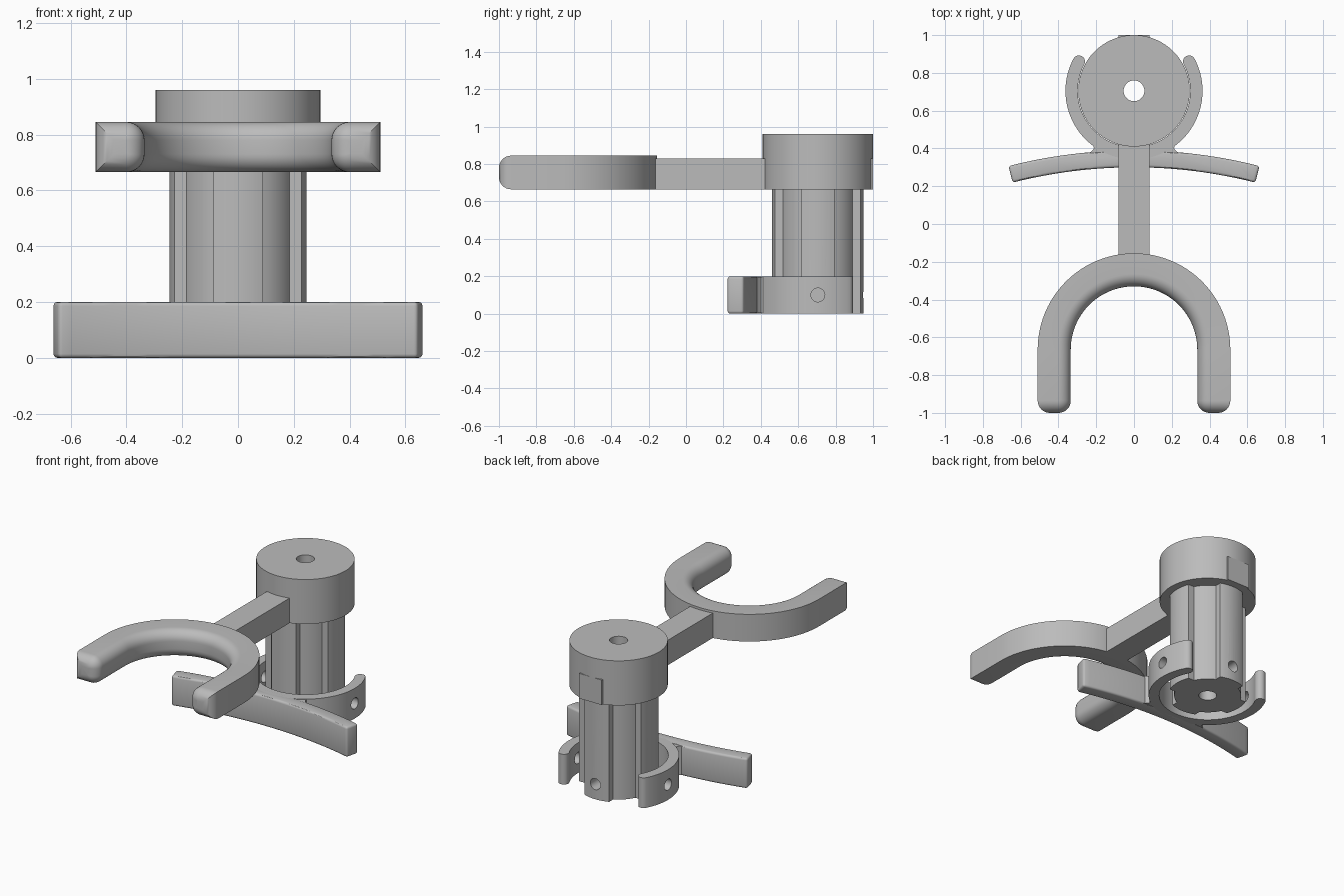
import bpy, bmesh, math
from math import sin, cos, pi, radians, sqrt

if "Cube" in bpy.data.objects:
    bpy.data.objects.remove(bpy.data.objects["Cube"])

CY = 0.705          # y of the hub axis
grey = bpy.data.materials.new("matte grey")
grey.diffuse_color = (0.5, 0.5, 0.5, 1)
grey.use_nodes = True
grey.node_tree.nodes["Principled BSDF"].inputs["Base Color"].default_value = grey.diffuse_color


def make_object(name, bm):
    bmesh.ops.recalc_face_normals(bm, faces=bm.faces)
    mesh = bpy.data.meshes.new(name)
    bm.to_mesh(mesh)
    bm.free()
    mesh.materials.append(grey)
    ob = bpy.data.objects.new(name, mesh)
    bpy.context.collection.objects.link(ob)
    return ob


def prism(name, outline, z0, z1):
    bm = bmesh.new()
    low = [bm.verts.new((x, y, z0)) for x, y in outline]
    high = [bm.verts.new((x, y, z1)) for x, y in outline]
    bm.faces.new(low)
    bm.faces.new(high)
    n = len(outline)
    for i in range(n):
        j = (i + 1) % n
        bm.faces.new((low[i], low[j], high[j], high[i]))
    return make_object(name, bm)


def arc(r, a0, a1, n, cx=0.0, cy=CY):
    """Points on an arc, angles in degrees."""
    return [(cx + r * cos(radians(a0 + (a1 - a0) * i / n)),
             cy + r * sin(radians(a0 + (a1 - a0) * i / n))) for i in range(n + 1)]


def finish(ob, cutters=(), bevel=0):
    bpy.ops.object.select_all(action='DESELECT')
    bpy.context.view_layer.objects.active = ob
    ob.select_set(True)
    for c in cutters:
        m = ob.modifiers.new("cut", 'BOOLEAN')
        m.operation, m.solver, m.object = 'DIFFERENCE', 'EXACT', c
        bpy.ops.object.modifier_apply(modifier=m.name)
    if bevel:
        m = ob.modifiers.new("round", 'BEVEL')
        m.width, m.segments, m.limit_method = bevel, 3, 'ANGLE'
        bpy.ops.object.modifier_apply(modifier=m.name)
    bpy.ops.object.shade_smooth_by_angle(angle=radians(30))


# Cutters: central bore and three radial pin holes
bore = prism("bore_cutter", arc(0.055, 0, 352.5, 47), -0.1, 1.1)
pins = []
for k, a in enumerate((0, pi / 2, pi)):
    pin = prism(f"pin_cutter_{k}", arc(0.037, 0, 345, 23, cy=0), 0.16, 0.5)
    pin.rotation_euler = (pi / 2, 0, a + pi / 2)
    pin.rotation_euler = (0, pi / 2, a)
    pin.location = (0, CY, 0.1)
    pins.append(pin)
cutters = [bore] + pins
for c in cutters:
    c.hide_render = True
bpy.context.view_layer.update()

# Hub cap
finish(prism("hub_cap", arc(0.295, 0, 356.25, 95), 0.665, 0.96), [bore])

# Splined shaft: round core with four straight-sided ribs
core, rib, half = 0.206, 0.245, 0.09
a_core, a_rib = math.degrees(math.asin(half / core)), math.degrees(math.asin(half / rib))
outline = []
for q in range(4):
    outline += arc(rib, q * 90 - a_rib, q * 90 + a_rib, 10)
    outline += arc(core, q * 90 + a_core, q * 90 + 90 - a_core, 8)
finish(prism("splined_shaft", outline, 0, 0.67), cutters)

# Arm running from the fork through the hub
finish(prism("arm", [(-0.083, -0.2), (0.083, -0.2), (0.083, 1.0), (-0.083, 1.0)],
             0.665, 0.83), [bore])

# Open clip ring with rounded ends
R, r, end = 0.363, 0.298, 28
mid, cap = (R + r) / 2, (R - r) / 2
ex, ey = mid * cos(radians(end)), CY + mid * sin(radians(end))
outline = arc(R, -180 - end, end, 72)
outline += arc(cap, end, end + 180, 10, ex, ey)[1:-1]
outline += arc(r, end, -180 - end, 72)
outline += arc(cap, -end, 180 - end, 10, -ex, ey)[1:-1]
finish(prism("clip_ring", outline, 0, 0.2), pins)

# Curved bumper plate in front of the ring
outer, inner, pc = 2.69, 2.60, -2.30
span = 14.3
outline = arc(outer, 90 - span, 90 + span, 32, cy=pc) + arc(inner, 90 + span, 90 - span, 32, cy=pc)
finish(prism("bumper_plate", outline, 0, 0.2), bevel=0.014)

# Fillets joining ring and plate
for side, s in (("left", -1), ("right", 1)):
    pts = [(0.12, 0.37), (0.245, 0.37), (0.225, 0.385), (0.212, 0.40), (0.215, 0.414), (0.19, 0.43)]
    finish(prism(f"{side}_fillet", [(s * x, y) for x, y in pts], 0.004, 0.196))

# U fork: swept section, square outside and rounded inside, with rounded tips
FO, FI, FY, ZM, HH, FR = 0.51, 0.335, -0.665, 0.755, 0.09, 0.065


def section(d):
    """Section as (radius, z), shrunk by d, rounded on the inner side."""
    o, i, h, q = FO - d, FI + d, HH - d, max(FR - d, 0.002)
    pts = [(o, ZM - h), (o, ZM + h)]
    pts += [(i + q - q * sin(t), ZM + h - q + q * cos(t)) for t in (k * pi / 16 for k in range(9))]
    pts += [(i + q - q * cos(t), ZM - h + q - q * sin(t)) for t in (k * pi / 16 for k in range(9))]
    return pts


tip = [(k * pi / 16) for k in range(9)]
leg = [(FR * (1 - cos(t)), -1 + FR - FR * sin(t)) for t in tip]     # (shrink, y)
bm = bmesh.new()
rings = []
for d, y in reversed(leg):
    rings.append([bm.verts.new((p, y, z)) for p, z in section(d)])
for k in range(49):
    a = pi * k / 48
    rings.append([bm.verts.new((p * cos(a), FY + p * sin(a), z)) for p, z in section(0)])
for d, y in leg:
    rings.append([bm.verts.new((-p, y, z)) for p, z in section(d)])
for a, b in zip(rings, rings[1:]):
    for i in range(len(a)):
        j = (i + 1) % len(a)
        bm.faces.new((a[i], a[j], b[j], b[i]))
bm.faces.new(rings[0])
bm.faces.new(rings[-1])
finish(make_object("fork", bm))

# Remove the cutters
for c in cutters:
    bpy.data.objects.remove(c)
